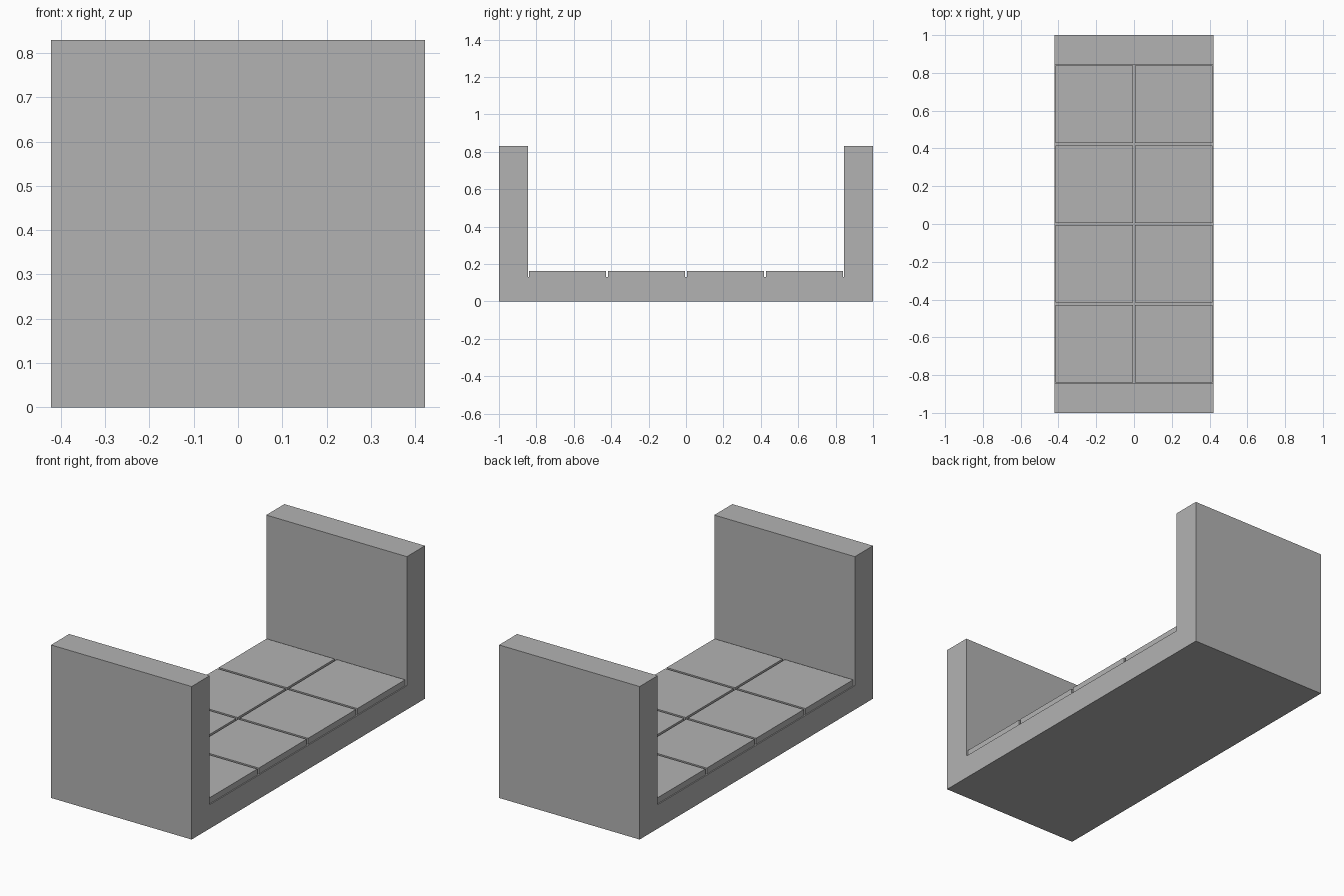
import bpy
import bmesh
from mathutils import Matrix

if "Cube" in bpy.data.objects:
    bpy.data.objects.remove(bpy.data.objects["Cube"], do_unlink=True)

HALF_WIDTH = 0.422
WALL_IN = 0.845
FLOOR = 0.13
TILE_TOP = 0.163
HEIGHT = 0.83
GAP = 0.013
CELL = WALL_IN / 2

# Plain grey stone
stone = bpy.data.materials.new("grey_stone")
stone.use_nodes = True
stone.diffuse_color = (0.45, 0.45, 0.45, 1)
stone.node_tree.nodes["Principled BSDF"].inputs["Base Color"].default_value = stone.diffuse_color


def finish(name, bm):
    bmesh.ops.recalc_face_normals(bm, faces=bm.faces)
    mesh = bpy.data.meshes.new(name)
    bm.to_mesh(mesh)
    bm.free()
    mesh.materials.append(stone)
    obj = bpy.data.objects.new(name, mesh)
    bpy.context.collection.objects.link(obj)
    return obj


# Channel body: floor slab and two end walls, one extruded U profile
half = [(0, 0), (1, 0), (1, HEIGHT), (WALL_IN, HEIGHT), (WALL_IN, FLOOR), (0, FLOOR)]
profile = half[1:5] + [(-y, z) for y, z in reversed(half[1:5])]
bm = bmesh.new()
face = bm.faces.new([bm.verts.new((-HALF_WIDTH, y, z)) for y, z in profile])
swept = bmesh.ops.extrude_face_region(bm, geom=[face])["geom"]
bmesh.ops.translate(bm, vec=(2 * HALF_WIDTH, 0, 0),
                    verts=[v for v in swept if isinstance(v, bmesh.types.BMVert)])
finish("floor_and_end_walls", bm)

# Paving tiles: two columns of four, separated by narrow grooves
for col in range(2):
    for row in range(4):
        bm = bmesh.new()
        size = Matrix.Diagonal((CELL - GAP, CELL - GAP, TILE_TOP - FLOOR, 1))
        place = Matrix.Translation(((col - 0.5) * CELL, (row - 1.5) * CELL, (FLOOR + TILE_TOP) / 2))
        bmesh.ops.create_cube(bm, size=1, matrix=place @ size)
        bottom = [f for f in bm.faces if f.normal.z < -0.5]
        bmesh.ops.delete(bm, geom=bottom, context="FACES_ONLY")
        finish(f"paving_tile_{col + 1}_{row + 1}", bm)
